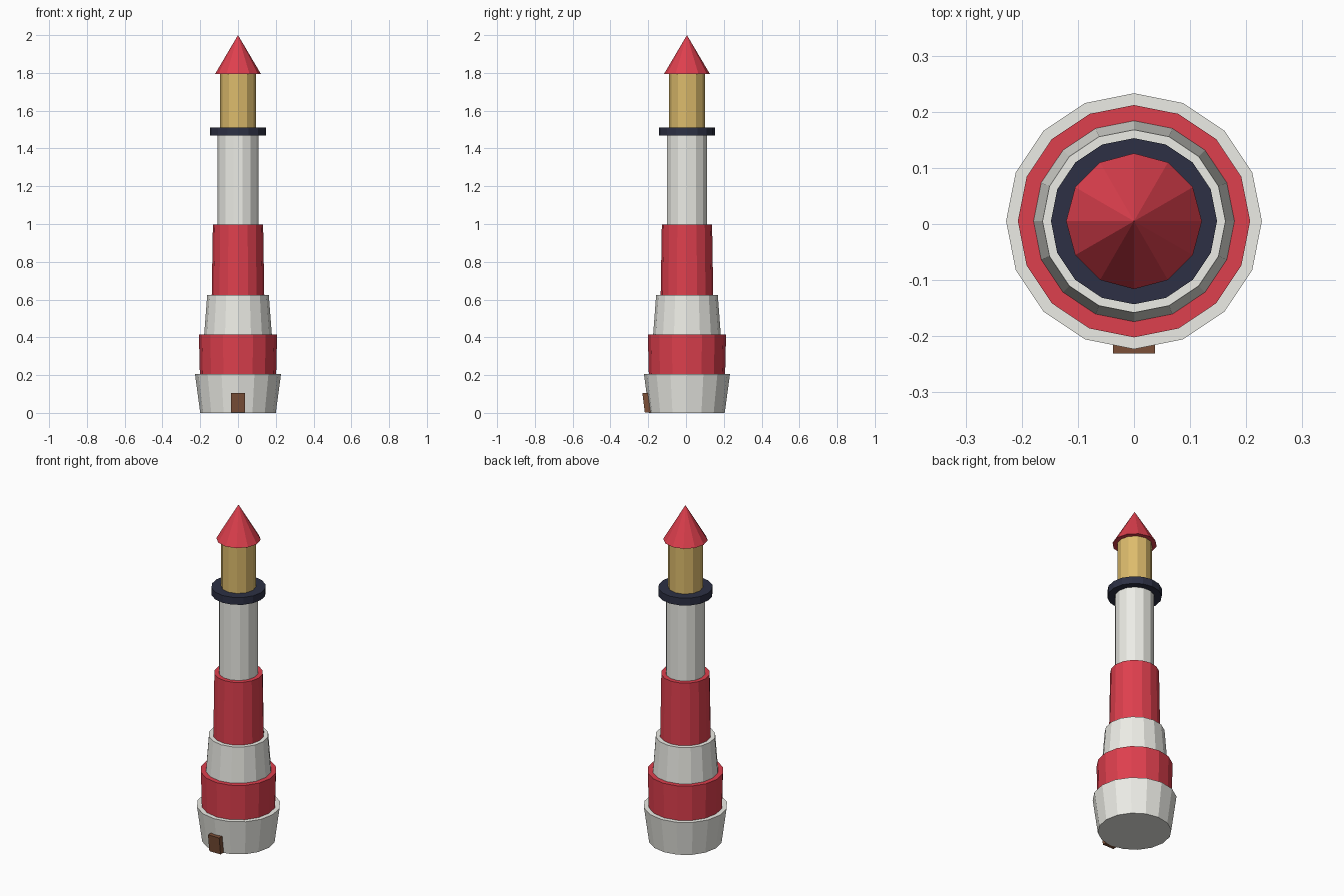
import bpy, bmesh, math
from mathutils import Matrix

if "Cube" in bpy.data.objects:
    bpy.data.objects.remove(bpy.data.objects["Cube"])

CY = 0.005  # tower axis, so the whole model with its door is centred

def material(name, rgb):
    m = bpy.data.materials.new(name)
    m.diffuse_color = (*rgb, 1)
    m.use_nodes = True
    m.node_tree.nodes["Principled BSDF"].inputs["Base Color"].default_value = m.diffuse_color
    return m

WHITE = material("white", (0.84, 0.84, 0.79))
RED = material("red", (0.73, 0.05, 0.075))
NAVY = material("navy", (0.026, 0.03, 0.058))
GOLD = material("gold", (0.72, 0.5, 0.15))
BROWN = material("brown", (0.2, 0.08, 0.04))

def finish(name, bm, mat):
    bmesh.ops.recalc_face_normals(bm, faces=bm.faces)
    me = bpy.data.meshes.new(name)
    bm.to_mesh(me)
    bm.free()
    me.materials.append(mat)
    ob = bpy.data.objects.new(name, me)
    bpy.context.collection.objects.link(ob)

def drum(name, sides, r0, r1, z0, z1, mat):
    """Closed cone section with a vertex on the +x axis."""
    bm = bmesh.new()
    place = Matrix.Translation((0, CY, (z0 + z1) / 2)) @ Matrix.Rotation(-math.pi / 2, 4, 'Z')
    bmesh.ops.create_cone(bm, cap_ends=True, segments=sides, radius1=r0,
                          radius2=r1, depth=z1 - z0, matrix=place)
    finish(name, bm, mat)

# Tower bands, bottom to top
drum("base_band", 16, 0.20, 0.228, 0, 0.207, WHITE)
drum("lower_red_band", 16, 0.202, 0.207, 0.207, 0.415, RED)
drum("middle_white_band", 16, 0.179, 0.163, 0.415, 0.625, WHITE)
drum("upper_red_band", 16, 0.139, 0.133, 0.625, 0.997, RED)
drum("top_white_band", 14, 0.108, 0.108, 0.997, 1.468, WHITE)

# Gallery, lantern and roof
drum("gallery", 16, 0.148, 0.148, 1.468, 1.512, NAVY)
drum("lantern", 12, 0.095, 0.095, 1.512, 1.795, GOLD)
drum("roof", 12, 0.121, 0, 1.795, 2.0, RED)

# Door, leaning with the base wall
bm = bmesh.new()
bmesh.ops.create_cube(bm, size=1)
for v in bm.verts:
    x, y, z = v.co
    top = z > 0
    v.co = (x * 0.074, (-0.218 if y < 0 else -0.188) - (0.013 if top else 0),
            0.105 if top else 0.002)
finish("door", bm, BROWN)
